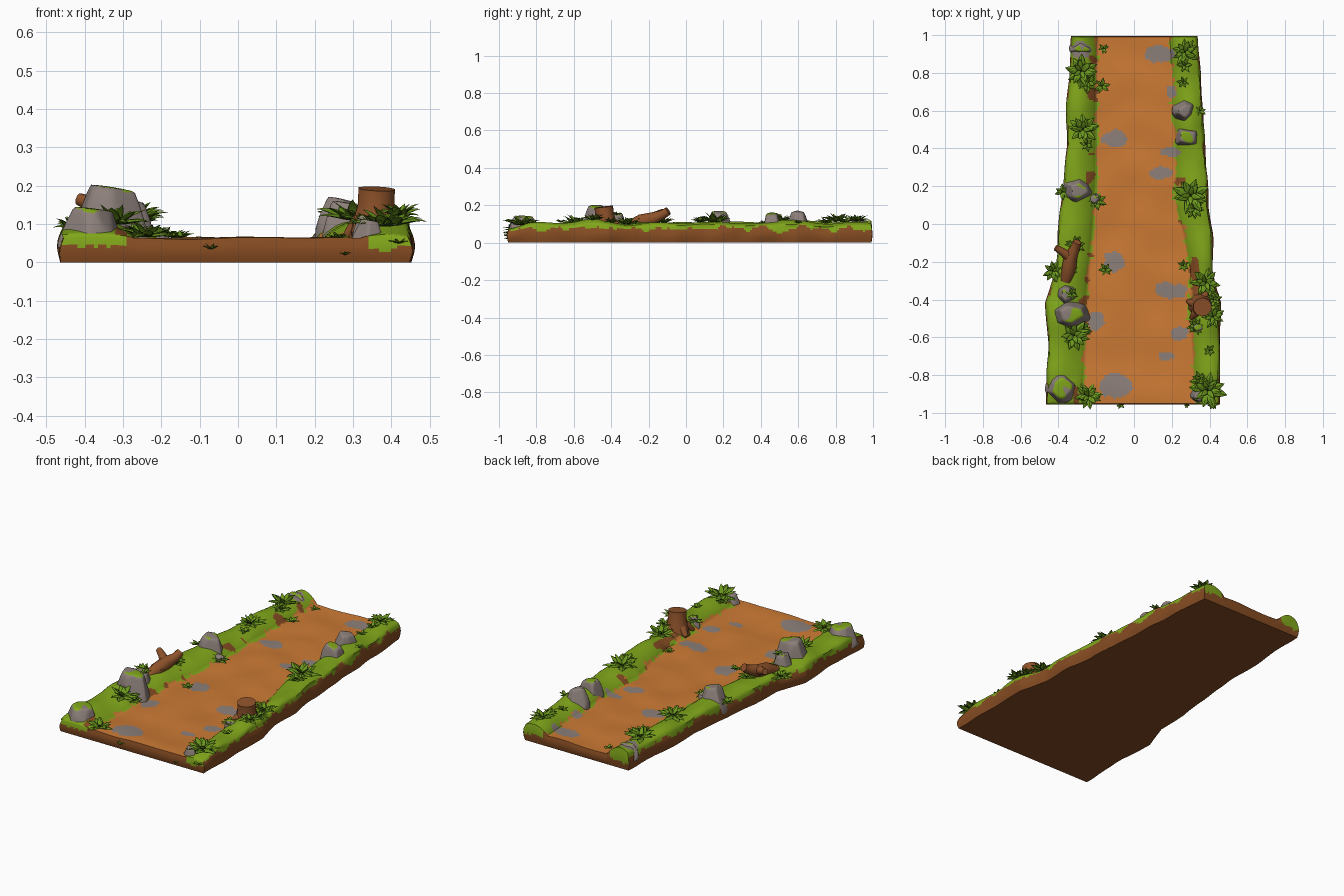
import bpy, bmesh, math, random
from mathutils import Vector, Matrix, noise

if "Cube" in bpy.data.objects:
    bpy.data.objects.remove(bpy.data.objects["Cube"])
random.seed(4)


def mat(name, r, g, b):
    m = bpy.data.materials.new(name)
    m.diffuse_color = [((c / 255 + 0.055) / 1.055) ** 2.4 for c in (r, g, b)] + [1]
    m.use_nodes = True
    m.node_tree.nodes["Principled BSDF"].inputs["Base Color"].default_value = m.diffuse_color
    return m


DIRT = mat("dirt path", 204, 122, 52)
EARTH = mat("earth side", 134, 76, 34)
GRASS = mat("grass", 128, 166, 26)
STONE = mat("stone", 140, 127, 122)
WOOD = mat("wood", 142, 82, 42)
LEAF = mat("leaf", 106, 150, 28)
DARK = mat("dark leaf edge", 48, 72, 12)


def finish(bm, name, mats, angle=40):
    me = bpy.data.meshes.new(name)
    bm.to_mesh(me)
    bm.free()
    for m in mats:
        me.materials.append(m)
    ob = bpy.data.objects.new(name, me)
    bpy.context.collection.objects.link(ob)
    smooth(ob, angle)
    return ob


def smooth(ob, angle=40):
    bpy.ops.object.select_all(action='DESELECT')
    ob.select_set(True)
    bpy.context.view_layer.objects.active = ob
    bpy.ops.object.shade_smooth_by_angle(angle=math.radians(angle))


def n3(x, y, f, s=0.0):
    return noise.noise(Vector((x * f, y * f, s)))


# outlines along y: y, outer left, inner left, inner right, outer right
EDGES = [(-0.95, -.455, -.27, .32, .44), (-0.7, -.445, -.26, .31, .445), (-0.42, -.455, -.25, .29, .445),
         (-0.25, -.40, -.24, .30, .405), (-0.05, -.395, -.22, .26, .405), (0.1, -.37, -.21, .22, .38),
         (0.25, -.36, -.20, .22, .38), (0.42, -.345, -.20, .22, .36), (0.6, -.345, -.20, .20, .355),
         (0.8, -.33, -.20, .20, .34), (0.99, -.32, -.19, .19, .325)]


def edges(y):
    y = max(-0.95, min(0.99, y))
    for a, b in zip(EDGES, EDGES[1:]):
        if y <= b[0]:
            t = (y - a[0]) / (b[0] - a[0])
            return [a[i] + (b[i] - a[i]) * t for i in range(1, 5)]


def ground(x, y):
    ol, il, ir, o_r = edges(y)
    z = 0.06 + 0.010 * n3(x, y, 5)
    u = (il - x) / (il - ol) if x < il else (x - ir) / (o_r - ir)
    if u > 0:
        rise = (0.05 + 0.02 * n3(x, y, 5, 3)) * min(1, max(0, 0.25 + (y + 0.95) / 0.15))
        z += rise * math.sin(math.pi * 0.8 * min(u, 1.05)) ** 0.75
    return z


# stony patches: x, y, half width, half depth
PATCHES = [(-.1, -.86, .085, .065), (.19, -.35, .085, .045), (-.1, -.2, .07, .05), (-.1, .45, .065, .045),
           (.13, .9, .075, .045), (.14, .27, .065, .03), (-.2, -.52, .045, .05), (.25, -.58, .045, .035),
           (.17, -.7, .04, .02), (.2, .7, .035, .035), (-.28, .92, .06, .04), (.19, .38, .045, .025)]

# slab: a block grid whose outer skin is shaped by the ground function
NI, NJ, NK, B = 84, 180, 8, 18
bm = bmesh.new()
cache = {}


def vert(i, j, k):
    if (i, j, k) not in cache:
        y = -0.95 + 1.94 * j / NJ
        ol, il, ir, o_r = edges(y)
        if i <= B:
            x = ol + (il - ol) * i / B
        elif i >= NI - B:
            x = ir + (o_r - ir) * (i - NI + B) / B
        else:
            x = il + (ir - il) * (i - B) / (NI - 2 * B)
        t = k / NK
        z = ground(x, y) * t
        bulge = 0.010 * math.sin(math.pi * t) + 0.006 * (1 - t) + 0.010 * n3(x, y, 7, t)
        side = max(0, abs(2 * i / NI - 1) - 0.7) / 0.3
        x += math.copysign(bulge * side, x)
        if j in (0, NJ):
            y += math.copysign(0.006 * math.sin(math.pi * t), y)
        cache[i, j, k] = bm.verts.new((x, y, z))
    return cache[i, j, k]


def quad(*ids, kind):
    f = bm.faces.new([vert(*p) for p in ids])
    c = f.calc_center_median()
    ol, il, ir, o_r = edges(c.y)
    wob = 0.035 * n3(c.x, c.y, 12) + 0.022 * n3(c.x, c.y, 35)
    m = 1
    if kind == "top":
        depth = max(il - c.x, c.x - ir)
        m = 2 if depth > wob else 0
        if m == 2 and depth < 0.05 and n3(c.x, c.y, 11, 7) > 0.3:
            m = 1
        for px, py, w, d in PATCHES:
            if math.hypot((c.x - px) / w, (c.y - py) / d) + 10 * wob < 1:
                m = 3
    elif kind == "side" and c.z > 0.074 + wob * 0.8:
        m = 2
    elif kind == "end" and (c.x < il - .02 or c.x > ir + .02) and c.z > 0.045 + wob * .6:
        m = 2
    f.material_index = m


for i in range(NI):
    for j in range(NJ):
        quad((i, j, NK), (i + 1, j, NK), (i + 1, j + 1, NK), (i, j + 1, NK), kind="top")
        quad((i, j, 0), (i, j + 1, 0), (i + 1, j + 1, 0), (i + 1, j, 0), kind="base")
for k in range(NK):
    for j in range(NJ):
        quad((0, j, k), (0, j, k + 1), (0, j + 1, k + 1), (0, j + 1, k), kind="side")
        quad((NI, j, k), (NI, j + 1, k), (NI, j + 1, k + 1), (NI, j, k + 1), kind="side")
    for i in range(NI):
        quad((i, 0, k), (i + 1, 0, k), (i + 1, 0, k + 1), (i, 0, k + 1), kind="end")
        quad((i, NJ, k), (i, NJ, k + 1), (i + 1, NJ, k + 1), (i + 1, NJ, k), kind="end")
finish(bm, "path_slab", [DIRT, EARTH, GRASS, STONE], 60)


# worn boulders: spheres pressed flat by random planes, mossy on top
def rock(name, x, y, rx, ry, top, moss):
    bm = bmesh.new()
    bmesh.ops.create_icosphere(bm, subdivisions=4, radius=1)
    planes = [(Vector((.1, 0, 1)).normalized(), 0.8)]
    for a in range(6):
        t = a * math.tau / 6 + random.uniform(-.4, .4)
        planes.append((Vector((math.cos(t), math.sin(t), random.uniform(.3, .9))).normalized(),
                       random.uniform(.78, .93)))
    for v in bm.verts:
        for n, d in planes:
            over = v.co.dot(n) - d
            if over > 0:
                v.co -= n * over * 0.9
    z0 = 0.05
    for v in bm.verts:
        v.co = Vector((x + v.co.x * rx * 1.08, y + v.co.y * ry * 1.08, z0 + max(v.co.z, -.1) * (top - z0) / .81))
    bm.normal_update()
    for f in bm.faces:
        c = f.calc_center_median()
        f.material_index = int(f.normal.z > 0.62 and n3(c.x, c.y, 14, top * 9) > 0.5 - moss)
    finish(bm, name, [STONE, GRASS], 60)


for n, r in enumerate([(-.385, -.87, .08, .075, .14, .7), (-.335, -.48, .1, .065, .195, .42),
                       (-.36, -.37, .055, .055, .155, .3), (-.30, .18, .075, .065, .165, .4),
                       (.265, .6, .06, .055, .165, .3), (.28, .46, .065, .055, .155, .3),
                       (.34, -.91, .04, .035, .11, .2), (.34, -.545, .04, .03, .12, .2),
                       (-.21, .13, .035, .03, .09, .3), (-.28, .93, .06, .04, .12, .5)]):
    rock("boulder_%d" % n, *r)


# fallen log and stump as tapered tubes: x, y, z, radius
def tube(name, pts, sides=3):
    cu = bpy.data.curves.new(name, 'CURVE')
    cu.dimensions = '3D'
    cu.bevel_depth = 1
    cu.bevel_resolution = sides
    cu.use_fill_caps = True
    sp = cu.splines.new('POLY')
    sp.points.add(len(pts) - 1)
    for p, (x, y, z, r) in zip(sp.points, pts):
        p.co = (x, y, z, 1)
        p.radius = r
    cu.materials.append(WOOD)
    ob = bpy.data.objects.new(name, cu)
    bpy.context.collection.objects.link(ob)
    bpy.ops.object.select_all(action='DESELECT')
    ob.select_set(True)
    bpy.context.view_layer.objects.active = ob
    bpy.ops.object.convert(target='MESH')
    smooth(bpy.context.object, 40)


tube("stump", [(.355, -.43, .04, .075), (.357, -.43, .10, .06), (.36, -.435, .15, .05), (.362, -.44, .192, .05)])
for k, (dx, dy) in enumerate([(-.07, .02), (-.05, -.07), (.06, -.05), (.03, .08)]):
    tube("stump_root_%d" % k, [(.355, -.43, .12, .03), (.355 + dx * .6, -.43 + dy * .6, .10, .024),
                               (.355 + dx, -.43 + dy, .07, .012)])
tube("fallen_log", [(-.36, -.30, .09, .03), (-.345, -.24, .115, .038), (-.335, -.17, .13, .036),
                    (-.31, -.125, .15, .025), (-.30, -.095, .17, .022)])
tube("log_branch", [(-.335, -.18, .13, .03), (-.375, -.15, .15, .022), (-.415, -.125, .165, .016)])


# leafy rosettes: broad, folded, arched leaves with a dark rim
def leaf(bm, base, turn, L, pitch):
    rows = []
    rot = Matrix.Rotation(turn, 3, 'Z')
    for s in (0, .2, .42, .65, .85, 1):
        w = 0.23 * L * math.sin(math.pi * (0.06 + 0.94 * s) ** 0.9) if s < 1 else 0.002 * L
        out = L * s * math.cos(pitch * (1 - .4 * s))
        z = L * (s * math.sin(pitch) - 0.3 * s * s * s * math.cos(pitch))
        rows.append([bm.verts.new(base + rot @ Vector((out, w * q, z - abs(q) * w * .4)))
                     for q in (-1, -.74, 0, .74, 1)])
    for a, b in zip(rows, rows[1:]):
        for q in range(4):
            f = bm.faces.new((a[q], b[q], b[q + 1], a[q + 1]))
            f.normal_update()
            if f.normal.z < 0:
                f.normal_flip()
            f.material_index = int(q in (0, 3) or a is rows[0])


def plant(bm, x, y, r, z=None):
    base = Vector((x, y, ground(x, y) + 0.004 if z is None else z))
    rings = [(8, .4, 1.0), (6, .7, .85), (4, 1.05, .65)] if r > .045 else [(6, .5, 1), (3, .9, .75)]
    for count, pitch, size in rings:
        off = random.uniform(0, 6)
        for a in range(count):
            leaf(bm, base, off + a * math.tau / count + random.uniform(-.25, .25),
                 r * size * random.uniform(.92, 1.12), pitch + random.uniform(-.15, .15))


bm = bmesh.new()
for p in [(-.28, .81, .09), (-.25, .75, .06), (-.17, .73, .045), (-.16, .93, .03), (-.27, .5, .085), (-.25, .42, .04),
          (-.38, .17, .045), (-.2, .12, .055), (-.31, -.11, .055), (-.43, -.25, .06), (-.33, -.24, .035),
          (-.15, -.24, .04), (-.33, -.37, .035, .15), (-.32, -.59, .09), (-.27, -.56, .05), (-.24, -.91, .075)]:
    plant(bm, *p)
finish(bm, "left_bank_plants", [LEAF, DARK])
bm = bmesh.new()
for p in [(.27, .91, .075), (.27, .84, .045), (.26, .75, .035), (.35, .6, .035), (.3, .15, .1), (.32, .08, .055),
          (.38, -.31, .08), (.42, -.49, .065), (.33, -.54, .05), (.4, -.67, .035), (.39, -.88, .1), (.42, -.4, .05),
          (.35, -.83, .055), (.26, -.22, .035)]:
    plant(bm, *p)
finish(bm, "right_bank_plants", [LEAF, DARK])
bm = bmesh.new()
for p in [(-.07, -.958, .025, .035), (.28, -.958, .018, .02), (.42, -.955, .03, .05)]:
    plant(bm, *p)
finish(bm, "front_face_sprigs", [LEAF, DARK])
